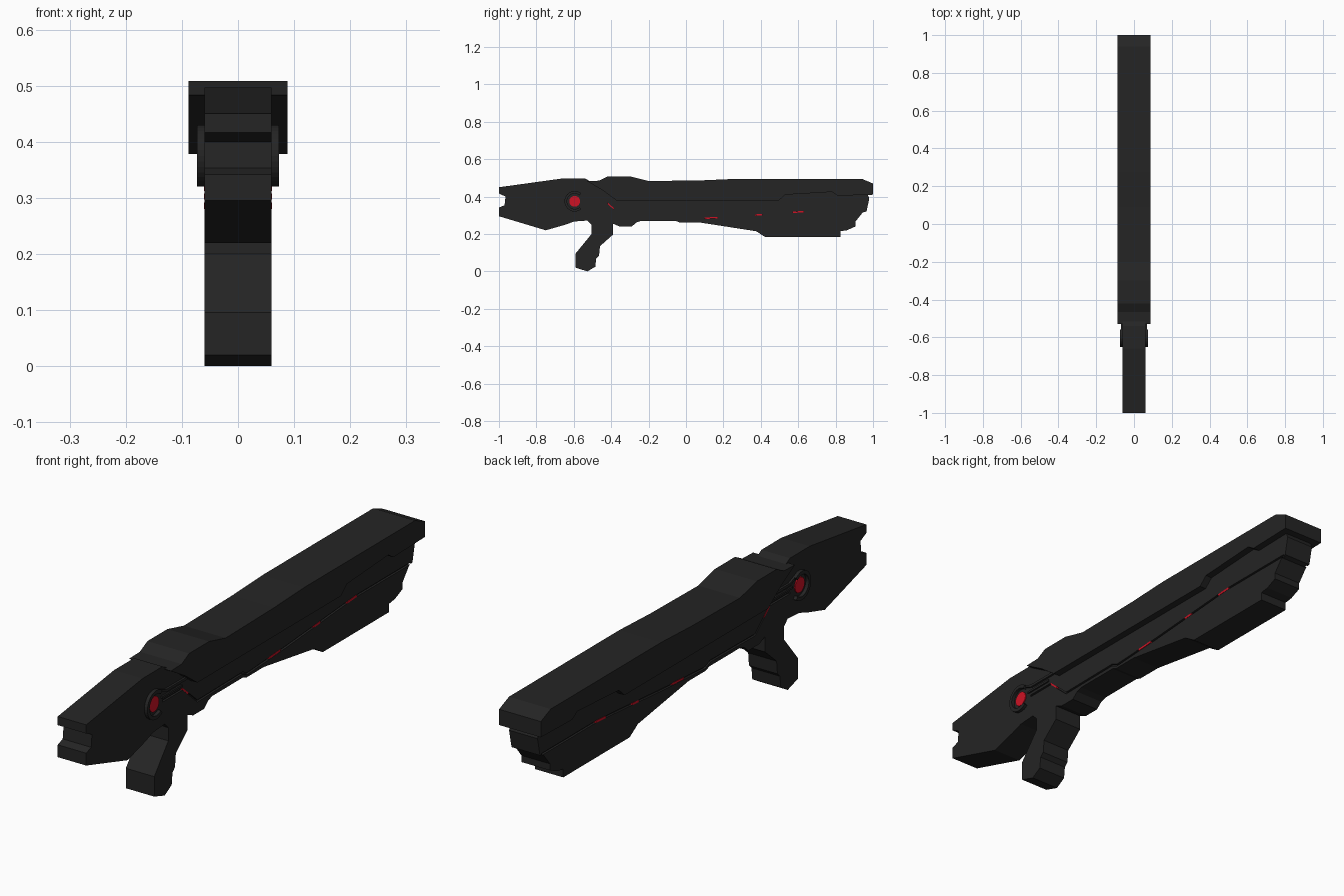
import bpy
import bmesh
import math

if "Cube" in bpy.data.objects:
    bpy.data.objects.remove(bpy.data.objects["Cube"], do_unlink=True)


def material(name, colour):
    m = bpy.data.materials.new(name)
    m.use_nodes = True
    m.diffuse_color = (*colour, 1)
    bsdf = m.node_tree.nodes["Principled BSDF"]
    bsdf.inputs["Base Color"].default_value = (*colour, 1)
    bsdf.inputs["Roughness"].default_value = 0.6
    return m


black = material("matte black", (0.018, 0.018, 0.018))
red = material("glowing red", (0.62, 0.006, 0.018))


def slab(name, outline, x0, x1, mat):
    """Extrude a (y, z) outline from x0 to x1."""
    bm = bmesh.new()
    face = bm.faces.new([bm.verts.new((x0, y, z)) for y, z in outline])
    new = bmesh.ops.extrude_face_region(bm, geom=[face])["geom"]
    verts = [v for v in new if isinstance(v, bmesh.types.BMVert)]
    bmesh.ops.translate(bm, verts=verts, vec=(x1 - x0, 0, 0))
    bmesh.ops.recalc_face_normals(bm, faces=bm.faces)
    mesh = bpy.data.meshes.new(name)
    bm.to_mesh(mesh)
    bm.free()
    mesh.materials.append(mat)
    obj = bpy.data.objects.new(name, mesh)
    bpy.context.collection.objects.link(obj)
    return obj


def both_sides(name, outline, inner, outer, mat):
    return [slab(f"{side}_{name}", outline, s * inner, s * outer, mat)
            for side, s in (("left", 1), ("right", -1))]


def band(path, half):
    """Outline of a strip that follows a (y, z) path."""
    return [(y, z + half) for y, z in path] + [(y, z - half) for y, z in reversed(path)]


def arc(radius, start, end, n):
    cy, cz = HUB
    return [(cy + radius * math.cos(math.radians(start + (end - start) * i / n)),
             cz + radius * math.sin(math.radians(start + (end - start) * i / n)))
            for i in range(n + 1)]


HUB = (-0.595, 0.375)
HALF = 0.06

# Stock, receiver and fore end in one long body
body = slab("body", [
    (-1, .45), (-.66, .497), (-.54, .497), (-.51, .48), (-.44, .46), (.95, .46),
    (.98, .39), (.965, .32), (.945, .315), (.905, .265), (.905, .24), (.86, .22),
    (.825, .215), (.825, .183), (.425, .183), (.375, .215), (.07, .262),
    (-.035, .262), (-.055, .27), (-.24, .27), (-.265, .262), (-.29, .24),
    (-.355, .24), (-.39, .255), (-.505, .25), (-.527, .272), (-.597, .267),
    (-.645, .25), (-.75, .22), (-1, .295), (-1, .342), (-.97, .353),
    (-.965, .4), (-1, .417)], -HALF, HALF, black)

# Pistol grip
slab("grip", [
    (-.505, .25), (-.39, .255), (-.39, .197), (-.46, .135), (-.465, .085),
    (-.48, .07), (-.485, .025), (-.527, 0), (-.59, .02), (-.59, .096),
    (-.505, .2)], -HALF, HALF, black)

# Wide upper cover
slab("top_cover", [
    (-.53, .483), (-.465, .485), (-.42, .508), (-.3, .508), (-.2, .483),
    (.09, .487), (.275, .495), (.94, .495), (1, .47), (1, .41), (.81, .405),
    (.78, .425), (.53, .41), (.495, .378), (-.37, .378), (-.445, .433)],
    -0.088, 0.088, black)

# Seam grooves cut into both flanks
seam = [(-.54, .365), (-.42, .365), (-.33, .285), (-.06, .288), (-.03, .275),
        (.2, .288), (.62, .32), (.955, .32)]
for cutter in both_sides("seam_cutter", band(seam, 0.004), HALF - 0.008, HALF + 0.02, black):
    cutter.hide_render = True
    mod = body.modifiers.new("seam", "BOOLEAN")
    mod.operation = "DIFFERENCE"
    mod.solver = "EXACT"
    mod.object = cutter
    bpy.context.view_layer.objects.active = body
    bpy.ops.object.modifier_apply(modifier=mod.name)
    bpy.data.objects.remove(cutter, do_unlink=True)

# Red lights set along the seam
lights = {"kink": [(-.42, .365), (-.385, .334)], "rear": [(.1, .284), (.17, .288)],
          "middle": [(.37, .301), (.41, .304)], "front": [(.57, .316), (.63, .32)]}
for name, path in lights.items():
    both_sides(name + "_light", band(path, 0.004), HALF - 0.008, HALF + 0.001, red)

# Round light inside an open collar, with two rails trailing forward
both_sides("round_light", arc(0.029, 0, 345, 23), HALF - 0.005, HALF + 0.004, red)
collar = arc(0.055, 50, 310, 24) + arc(0.041, 310, 50, 24)
both_sides("collar", collar, HALF - 0.005, 0.073, black)
both_sides("upper_rail", band([(-.56, .414), (-.53, .402), (-.4, .402)], 0.005),
           HALF - 0.005, HALF + 0.008, black)
both_sides("lower_rail", band([(-.55, .383), (-.43, .383)], 0.004),
           HALF - 0.005, HALF + 0.006, black)
